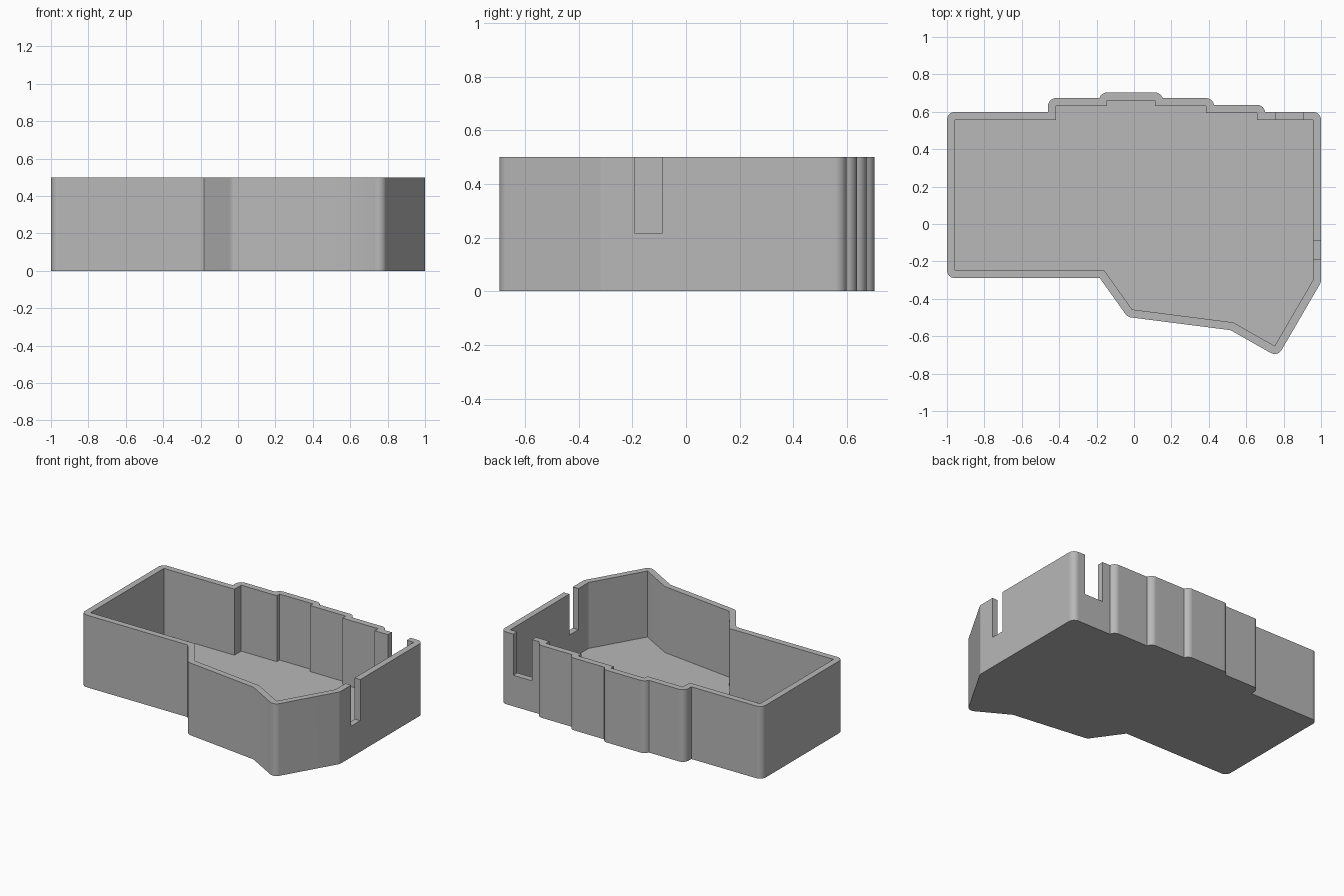
import bpy
import bmesh
import math
from mathutils import Vector
from mathutils.geometry import intersect_point_line

HEIGHT, FLOOR, WALL = 0.5, 0.043, 0.043

if "Cube" in bpy.data.objects:
    bpy.data.objects.remove(bpy.data.objects["Cube"], do_unlink=True)

grey = bpy.data.materials.new("plain grey")
grey.use_nodes = True
colour = (0.48, 0.48, 0.48, 1)
grey.diffuse_color = colour
grey.node_tree.nodes["Principled BSDF"].inputs["Base Color"].default_value = colour

# Inner outline of the tray, counter-clockwise
cavity = [Vector(p) for p in (
    (-.957, -.247), (-.16, -.247), (-.01, -.457), (.53, -.526), (.752, -.652), (.957, -.30),
    (.957, .556), (.658, .556), (.658, .594), (.385, .594), (.385, .63), (.112, .63),
    (.112, .66), (-.144, .66), (-.144, .63), (-.417, .63), (-.417, .556), (-.957, .556))]


def outward(a, b):
    d = (b - a).normalized()
    return Vector((d.y, -d.x))


def distance(p, a, b):
    near, t = intersect_point_line(p, a, b)
    return (p - a.lerp(b, min(max(t, 0), 1))).length


def rounded_offset(points, width):
    """Offset outwards: arcs on convex corners, mitres on concave ones."""
    edges = [(points[i - 1], points[i]) for i in range(len(points))]
    result = []
    for i, p in enumerate(points):
        n1 = outward(points[i - 1], p)
        n2 = outward(p, points[(i + 1) % len(points)])
        turn = math.atan2(n1.x * n2.y - n1.y * n2.x, n1.dot(n2))
        if turn < 0:
            result.append(p + (n1 + n2) * width / (1 + n1.dot(n2)))
            continue
        steps = max(3, round(turn / math.radians(11)))
        start = math.atan2(n1.y, n1.x)
        for k in range(steps + 1):
            a = start + turn * k / steps
            q = p + Vector((math.cos(a), math.sin(a))) * width
            # Leave out arc points swallowed by a neighbouring wall
            if all(distance(q, *e) > width - .0005 for e in edges):
                result.append(q)
    return result


def prism(name, outline, z0, z1):
    mesh = bpy.data.meshes.new(name)
    bm = bmesh.new()
    base = bm.faces.new([bm.verts.new((p[0], p[1], z0)) for p in outline])
    top = bmesh.ops.extrude_face_region(bm, geom=[base])
    moved = [v for v in top["geom"] if isinstance(v, bmesh.types.BMVert)]
    bmesh.ops.translate(bm, verts=moved, vec=(0, 0, z1 - z0))
    bmesh.ops.recalc_face_normals(bm, faces=bm.faces)
    bm.to_mesh(mesh)
    bm.free()
    ob = bpy.data.objects.new(name, mesh)
    bpy.context.collection.objects.link(ob)
    return ob


def box_outline(x0, x1, y0, y1):
    return [(x0, y0), (x1, y0), (x1, y1), (x0, y1)]


# Solid body, then the hollow and the two wall slots
tray = prism("tray", rounded_offset(cavity, WALL), 0, HEIGHT)
tray.data.materials.append(grey)
cutters = [
    prism("hollow_cutter", cavity, FLOOR, HEIGHT + .1),
    prism("side_slot_cutter", box_outline(.9, 1.1, -.19, -.09), .215, HEIGHT + .1),
    prism("back_slot_cutter", box_outline(.76, .904, .5, .7), .215, HEIGHT + .1),
]
bpy.ops.object.select_all(action="DESELECT")
tray.select_set(True)
bpy.context.view_layer.objects.active = tray
for cutter in cutters:
    cutter.hide_render = True
    cut = tray.modifiers.new("cut", "BOOLEAN")
    cut.operation, cut.solver, cut.object = "DIFFERENCE", "EXACT", cutter
    bpy.ops.object.modifier_apply(modifier=cut.name)
    bpy.data.objects.remove(cutter, do_unlink=True)

# Smooth rounded corners, flat walls
bpy.ops.object.shade_smooth_by_angle(angle=math.radians(30))
weighted = tray.modifiers.new("flat walls", "WEIGHTED_NORMAL")
weighted.keep_sharp = True
